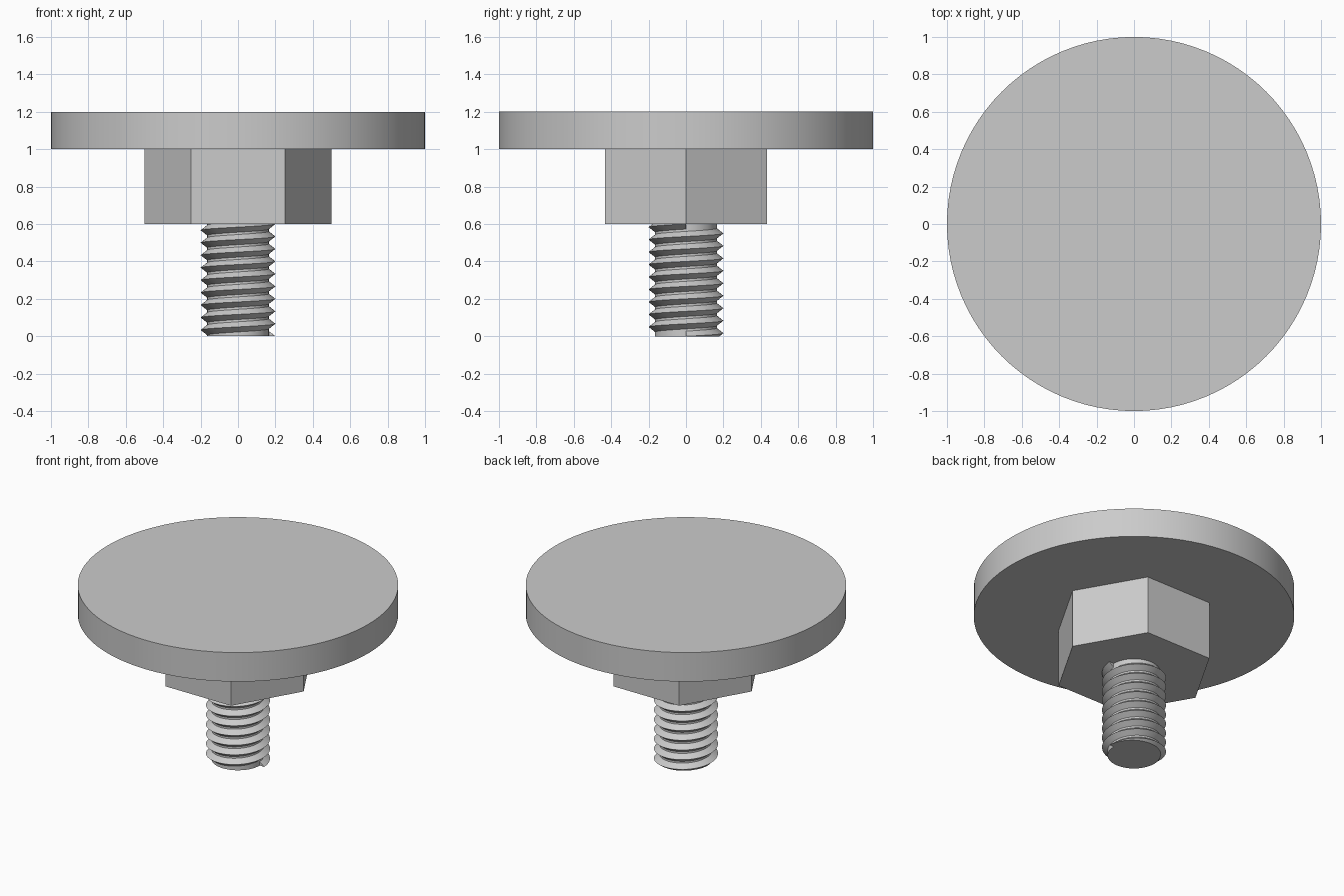
import bpy, bmesh
from math import cos, sin, pi, radians

cube = bpy.data.objects.get("Cube")
if cube:
    bpy.data.objects.remove(cube, do_unlink=True)

steel = bpy.data.materials.new("plain_grey")
steel.use_nodes = True
GREY = (0.6, 0.6, 0.6, 1)
steel.diffuse_color = GREY
steel.node_tree.nodes["Principled BSDF"].inputs["Base Color"].default_value = GREY


def add_object(name, bm, smooth_angle=None):
    bmesh.ops.recalc_face_normals(bm, faces=bm.faces)
    mesh = bpy.data.meshes.new(name)
    bm.to_mesh(mesh)
    bm.free()
    mesh.materials.append(steel)
    obj = bpy.data.objects.new(name, mesh)
    bpy.context.collection.objects.link(obj)
    if smooth_angle:
        bpy.ops.object.select_all(action='DESELECT')
        obj.select_set(True)
        bpy.context.view_layer.objects.active = obj
        bpy.ops.object.shade_smooth_by_angle(angle=radians(smooth_angle))
    return obj


def prism(name, sides, radius, z0, z1, smooth_angle=None):
    """Upright prism with its first corner on the +x axis."""
    bm = bmesh.new()
    ring = [bm.verts.new((radius * cos(2 * pi * i / sides),
                          radius * sin(2 * pi * i / sides), z0))
            for i in range(sides)]
    base = bm.faces.new(ring)
    top = bmesh.ops.extrude_face_region(bm, geom=[base])
    verts = [g for g in top["geom"] if isinstance(g, bmesh.types.BMVert)]
    bmesh.ops.translate(bm, verts=verts, vec=(0, 0, z1 - z0))
    return add_object(name, bm, smooth_angle)


# Flat round head, hexagonal collar and threaded shank core
prism("round_plate", 96, 1.0, 1.0, 1.2, 30)
prism("hex_collar", 6, 0.5, 0.6, 1.0)
prism("shank_core", 48, 0.165, 0.0, 0.6, 30)

# Right-handed V thread, swept as a triangle along a helix
TURNS, STEPS = 9, 48
PITCH = 0.6 / TURNS
HALF = 0.028
PROFILE = [(0.16, -HALF - 0.003), (0.2, 0), (0.16, HALF + 0.003)]
bm = bmesh.new()
rings = []
for i in range(TURNS * STEPS + 1):
    a = 2 * pi * i / STEPS
    z = PITCH * i / STEPS
    rings.append([bm.verts.new((r * cos(a), r * sin(a), z + dz)) for r, dz in PROFILE])
for lower, upper in zip(rings, rings[1:]):
    for k in range(3):
        n = (k + 1) % 3
        bm.faces.new((lower[k], lower[n], upper[n], upper[k]))
bm.faces.new(rings[0])
bm.faces.new(rings[-1])

# Trim the thread flush with the shank end and the collar
for z, direction in ((0, -1), (0.6, 1)):
    geom = bm.verts[:] + bm.edges[:] + bm.faces[:]
    cut = bmesh.ops.bisect_plane(bm, geom=geom, plane_co=(0, 0, z),
                                 plane_no=(0, 0, direction), clear_outer=True)
    edges = [g for g in cut["geom_cut"] if isinstance(g, bmesh.types.BMEdge)]
    bmesh.ops.holes_fill(bm, edges=edges, sides=0)
add_object("screw_thread", bm, 30)
